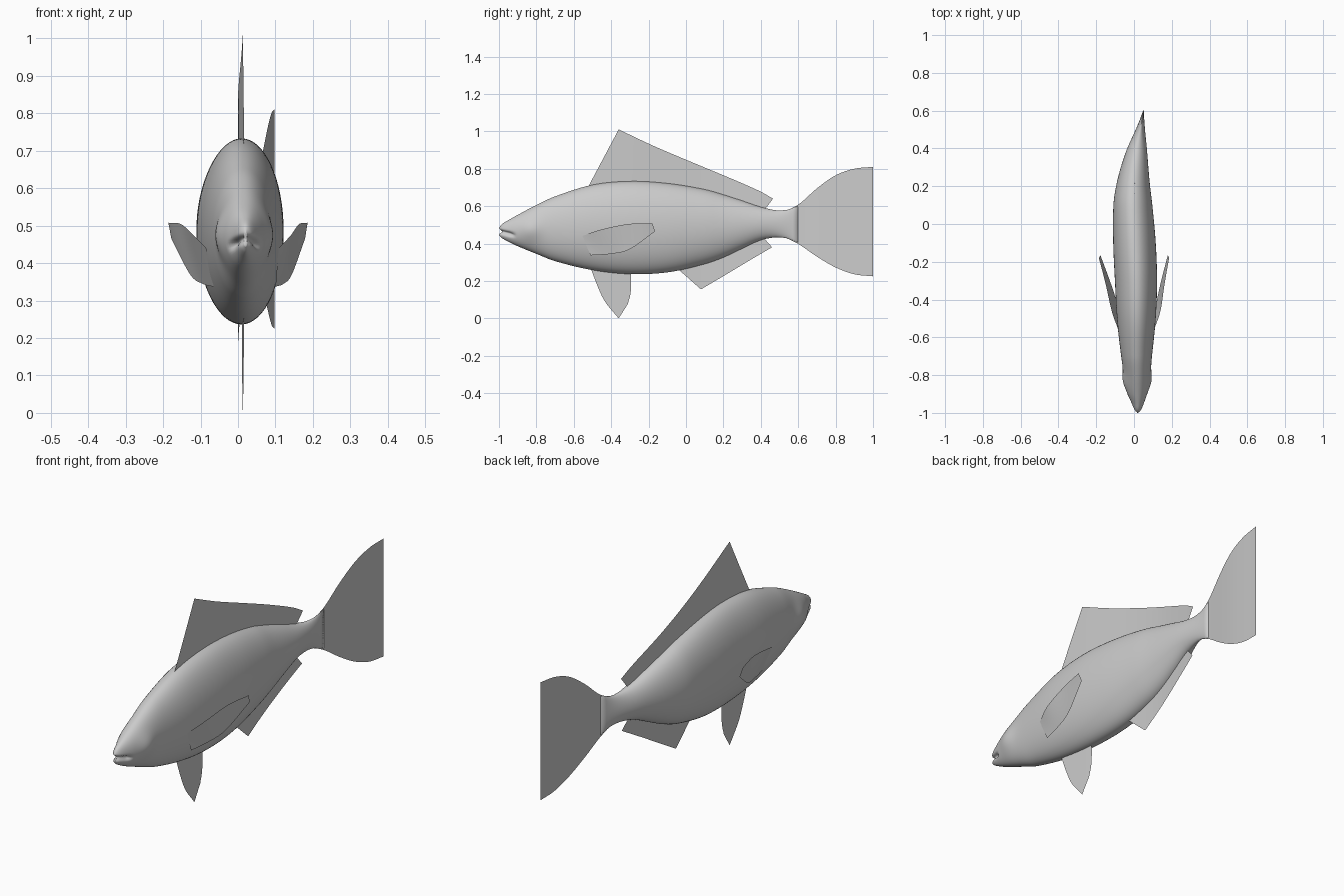
import bpy, bmesh, math
from mathutils import Vector

if "Cube" in bpy.data.objects:
    bpy.data.objects.remove(bpy.data.objects["Cube"])

# Body stations: y, left x, right x, top z, bottom z
BODY = [(-1.0, .014, .026, .483, .444), (-.985, .002, .038, .503, .430),
        (-.95, -.012, .052, .525, .410), (-.90, -.032, .067, .553, .386),
        (-.80, -.050, .083, .606, .345), (-.70, -.068, .095, .652, .306),
        (-.50, -.090, .115, .714, .258), (-.30, -.101, .122, .733, .237),
        (-.10, -.110, .115, .722, .246), (.10, -.109, .097, .690, .290),
        (.20, -.095, .085, .662, .325), (.30, -.070, .076, .630, .372),
        (.40, -.036, .068, .596, .418), (.48, .000, .060, .578, .433),
        (.54, .026, .055, .580, .428), (.60, .048, .052, .600, .405)]
# Bend of the middle plane: y, x
SPINE = [(-1, .02), (-.7, .017), (-.5, .016), (-.3, .011), (0, .0), (.2, .003),
         (.4, .022), (.5, .036), (.6, .05), (.8, .08), (1, .097)]


def interp(table, y, col):
    """Smooth value of one column at y."""
    n = len(table)
    i = max(k for k in range(n - 1) if k == 0 or table[k][0] <= y)
    a, b = table[i], table[i + 1]

    def slope(k):
        p, q = table[max(k - 1, 0)], table[min(k + 1, n - 1)]
        return (q[col] - p[col]) / (q[0] - p[0])
    h = b[0] - a[0]
    t = (y - a[0]) / h
    return ((2*t**3 - 3*t*t + 1) * a[col] + (t**3 - 2*t*t + t) * h * slope(i)
            + (3*t*t - 2*t**3) * b[col] + (t**3 - t*t) * h * slope(i + 1))


def make(name, verts, faces):
    mesh = bpy.data.meshes.new(name)
    mesh.from_pydata(verts, [], faces)
    bm = bmesh.new()
    bm.from_mesh(mesh)
    bmesh.ops.recalc_face_normals(bm, faces=bm.faces)
    bm.to_mesh(mesh)
    bm.free()
    mesh.shade_smooth()
    ob = bpy.data.objects.new(name, mesh)
    bpy.context.collection.objects.link(ob)
    return ob


def along(points, t):
    """Smooth point on a polyline, t in 0..1."""
    table = [(i / (len(points) - 1), *p) for i, p in enumerate(points)]
    return [interp(table, t, c + 1) for c in range(len(points[0]))]


def fin(name, edge, base, n=28, m=5):
    """Thin sheet between two outlines; 2D points follow the spine bend."""
    verts, faces = [], []
    for i in range(n + 1):
        a, b = (Vector(along(e, i / n)) for e in (edge, base))
        for j in range(m + 1):
            p = a.lerp(b, j / m)
            verts.append((interp(SPINE, p[0], 1), p[0], p[1]) if len(p) == 2 else p)
    for i in range(n):
        for j in range(m):
            k = i * (m + 1) + j
            faces.append((k, k + 1, k + m + 2, k + m + 1))
    return make(name, verts, faces)


# Body with cheek/eye bulges and a mouth groove
RINGS, SEG = 90, 64
verts, faces = [], []
for r in range(RINGS + 1):
    t = r / RINGS
    y = -1 + 1.6 * t ** 1.7
    xl, xr, zt, zb = (interp(BODY, y, c) for c in (1, 2, 3, 4))
    for s in range(SEG):
        a = 2 * math.pi * s / SEG
        z = (zt + zb) / 2 + (zt - zb) / 2 * math.sin(a)
        dx = (xr - xl) / 2 * math.cos(a)
        eye = math.exp(-((y + .83) / .055) ** 2 - ((z - .475) / .06) ** 2)
        dx += math.copysign(.014, math.cos(a)) * eye * min(1, abs(math.cos(a)) * 3)
        fade = max(0, min(1, (-.91 - y) / .04))
        groove = fade * math.exp(-((z - .457 + .25 * (y + .97)) / .010) ** 2)
        verts.append(((xl + xr) / 2 + dx * (1 - .4 * groove), y + .018 * groove, z))
for r in range(RINGS):
    for s in range(SEG):
        k, q = r * SEG + s, r * SEG + (s + 1) % SEG
        faces.append((k, q, q + SEG, k + SEG))
faces += [tuple(range(SEG)), tuple(range(RINGS * SEG, (RINGS + 1) * SEG))]
make("body", verts, faces)

# Middle fins
fin("tail_fin",
    [(.43, .577), (.51, .572), (.60, .608), (.70, .695), (.80, .765), (.90, .80), (1, .81)],
    [(.43, .433), (.51, .436), (.60, .398), (.70, .33), (.80, .272), (.90, .236), (1, .225)])
fin("dorsal_fin",
    [(-.36, 1.01), (-.18, .925), (0, .848), (.24, .748), (.39, .682), (.465, .64)],
    [(-.53, .69), (-.25, .71), (0, .68), (.2, .63), (.34, .59), (.42, .58)])
fin("anal_fin",
    [(.08, .155), (.2, .226), (.33, .304), (.46, .38)],
    [(-.05, .27), (.12, .32), (.28, .39), (.41, .437)])
fin("pelvic_fin",
    [(-.51, .27), (-.47, .165), (-.43, .085), (-.36, .0)],
    [(-.295, .25), (-.293, .20), (-.297, .13), (-.312, .075)])

# Side fins, each following its side of the bent body: left x, right x, y, z
UPPER = [(-.085, .108, -.555, .44), (-.118, .14, -.46, .473),
         (-.152, .163, -.31, .504), (-.186, .186, -.18, .508)]
LOWER = [(-.065, .10, -.51, .337), (-.095, .122, -.40, .345),
         (-.128, .144, -.30, .37), (-.178, .179, -.165, .465)]
for side, c in (("left", 0), ("right", 1)):
    fin(side + "_pectoral_fin", *[[(p[c], p[2], p[3]) for p in e] for e in (UPPER, LOWER)])
